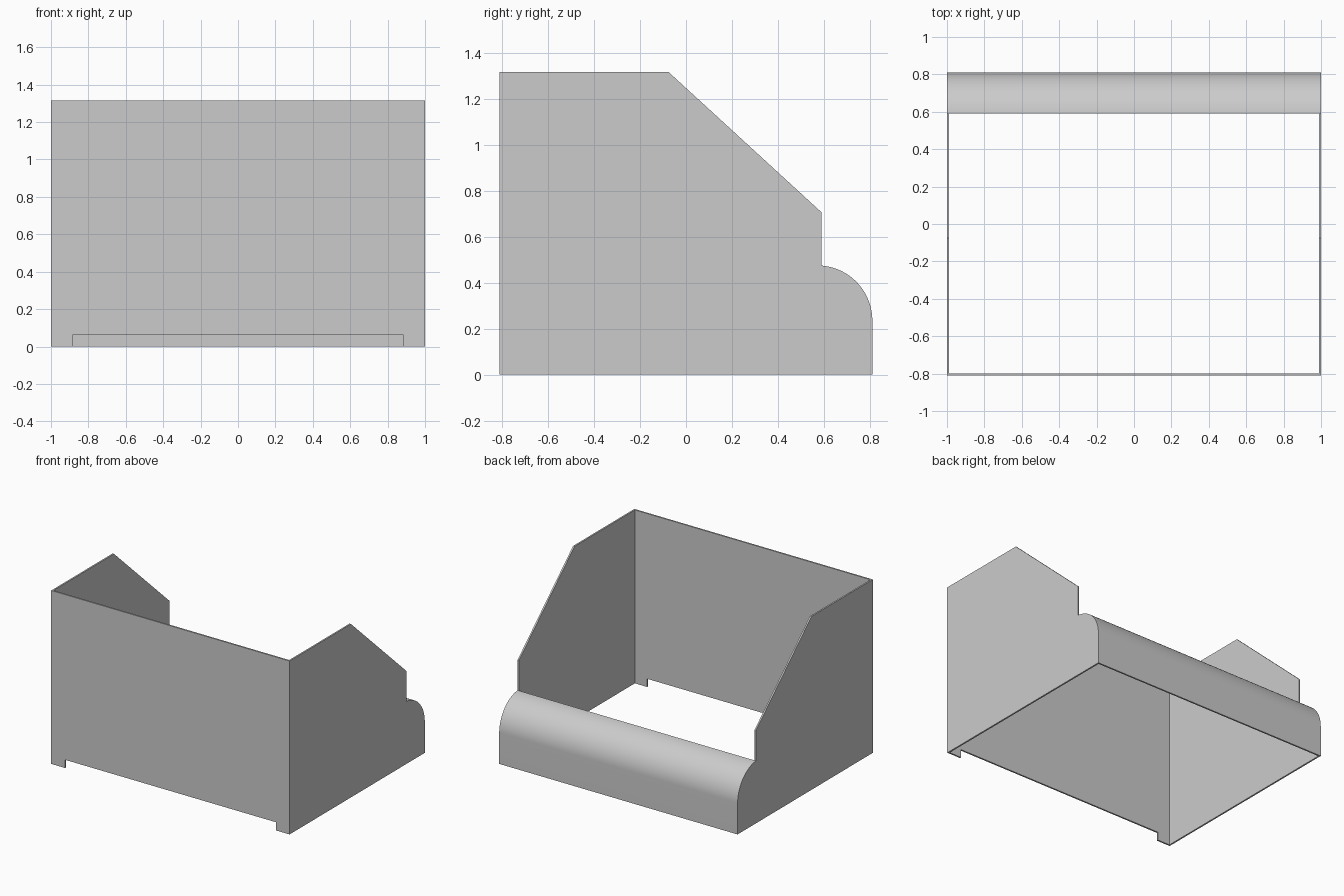
import bpy
import bmesh
from math import sin, cos, radians
from mathutils import Vector

cube = bpy.data.objects.get("Cube")
if cube:
    bpy.data.objects.remove(cube, do_unlink=True)

HALF_W, HALF_D, HEIGHT, WALL = 1.0, 0.81, 1.315, 0.012
ARC_Y, ARC_Z, RADIUS = 0.57, 0.235, 0.24   # rounded lip centre and radius
LIP_Y = 0.59                               # inner end of the lip

grey = bpy.data.materials.new("plain grey")
grey.use_nodes = True
colour = (0.6, 0.6, 0.6, 1)
grey.diffuse_color = colour
grey.node_tree.nodes["Principled BSDF"].inputs["Base Color"].default_value = colour


def plate(name, outline, direction):
    """Extrude a closed outline of 3D points into a solid panel."""
    bm = bmesh.new()
    face = bm.faces.new([bm.verts.new(p) for p in outline])
    out = bmesh.ops.extrude_face_region(bm, geom=[face])
    moved = [v for v in out["geom"] if isinstance(v, bmesh.types.BMVert)]
    bmesh.ops.translate(bm, verts=moved, vec=Vector(direction))
    bmesh.ops.recalc_face_normals(bm, faces=bm.faces)
    mesh = bpy.data.meshes.new(name)
    bm.to_mesh(mesh)
    bm.free()
    obj = bpy.data.objects.new(name, mesh)
    bpy.context.collection.objects.link(obj)
    mesh.materials.append(grey)
    return obj


def lip_arc(radius, steps=24):
    """Curve from the vertical back face up to the inner end of the lip."""
    points = []
    for i in range(steps + 1):
        a = radians(85.2) * i / steps
        points.append((ARC_Y + radius * cos(a), ARC_Z + radius * sin(a)))
    points[-1] = (LIP_Y, points[-1][1])
    return points


# Side panels, sharing one stepped profile
side = [(-HALF_D, 0), (HALF_D, 0)] + lip_arc(RADIUS)
side += [(LIP_Y, 0.705), (-0.075, HEIGHT), (-HALF_D, HEIGHT)]
for name, sign in (("left_side", 1), ("right_side", -1)):
    plate(name, [(sign * HALF_W, y, z) for y, z in side], (-sign * WALL, 0, 0))

# Front panel with a wide shallow notch along the bottom
inner = HALF_W - WALL
half = [(0.885, 0.062), (0.885, 0), (inner, 0), (inner, HEIGHT)]
front = half + [(-x, z) for x, z in reversed(half)]
plate("front_panel", [(x, -HALF_D, z) for x, z in front], (0, WALL, 0))

# Curved back lip, a thin shell between the sides
shell = [(HALF_D, 0)] + lip_arc(RADIUS)
shell += lip_arc(RADIUS - WALL)[::-1] + [(HALF_D - WALL, 0)]
lip = plate("back_lip", [(-inner, y, z) for y, z in shell], (2 * inner, 0, 0))
bpy.ops.object.select_all(action="DESELECT")
lip.select_set(True)
bpy.context.view_layer.objects.active = lip
bpy.ops.object.shade_smooth_by_angle(angle=radians(30))
